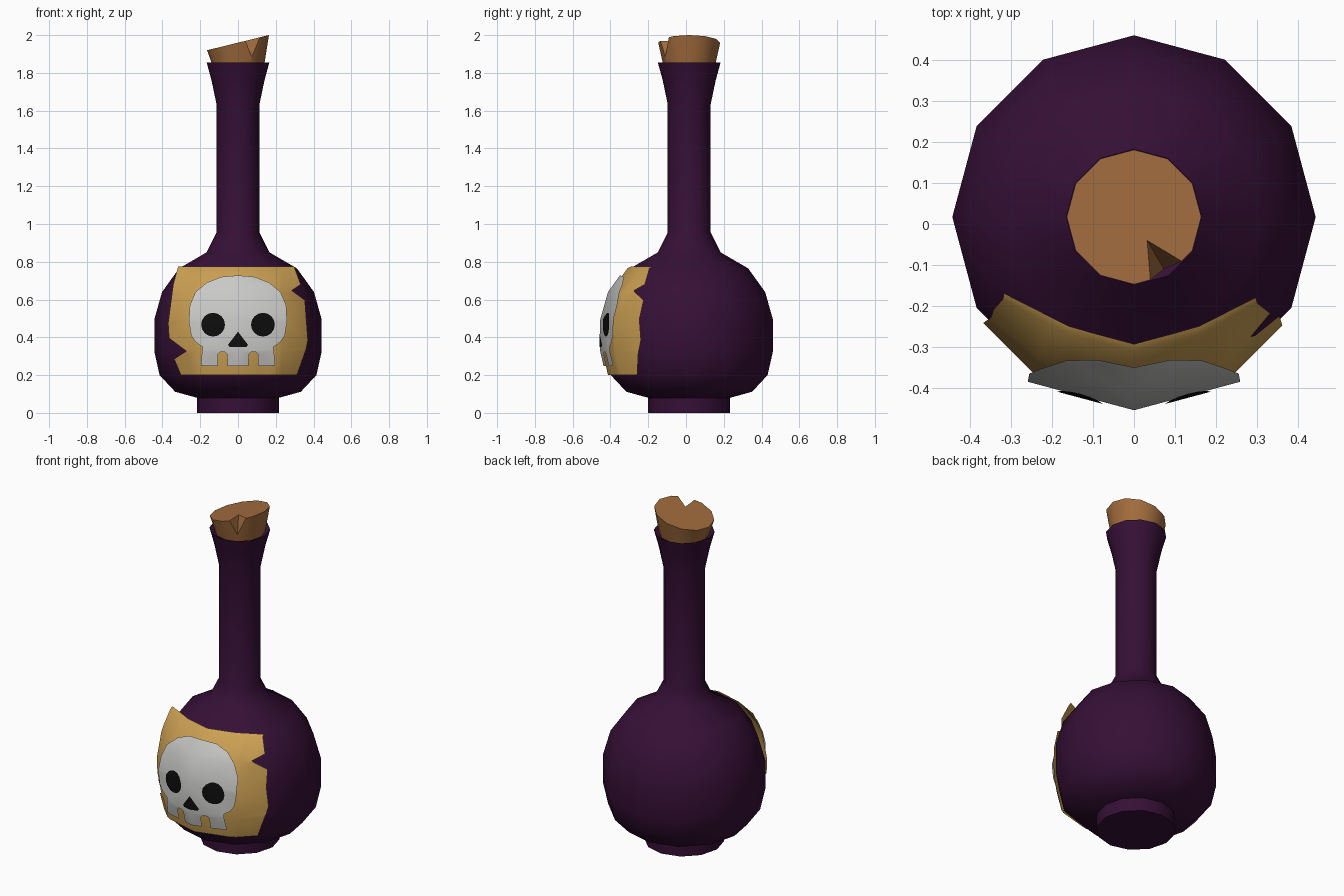
import bpy, bmesh, math
from mathutils import Vector

if "Cube" in bpy.data.objects:
    bpy.data.objects.remove(bpy.data.objects["Cube"])

CY = 0.017          # bottle axis sits slightly behind the origin
SIDES = 12


def material(name, rgb):
    m = bpy.data.materials.new(name)
    m.diffuse_color = (*rgb, 1)
    m.use_nodes = True
    m.node_tree.nodes["Principled BSDF"].inputs["Base Color"].default_value = m.diffuse_color
    return m


purple = material("dark purple glass", (0.036, 0.005, 0.036))
tan = material("tan paper", (0.60, 0.35, 0.085))
bone = material("bone white", (0.58, 0.58, 0.57))
black = material("black", (0.004, 0.004, 0.004))
brown = material("cork brown", (0.36, 0.15, 0.047))

# radius, height
PROFILE = [(0.217, 0.0), (0.217, 0.08), (0.333, 0.112), (0.415, 0.20), (0.443, 0.325),
           (0.443, 0.495), (0.402, 0.64), (0.312, 0.765), (0.166, 0.85), (0.114, 0.955),
           (0.114, 1.635), (0.14, 1.76), (0.166, 1.855), (0.142, 1.84)]


def finish(name, bm, mat, smooth=True):
    me = bpy.data.meshes.new(name)
    bm.to_mesh(me)
    bm.free()
    ob = bpy.data.objects.new(name, me)
    bpy.context.collection.objects.link(ob)
    if mat:
        me.materials.append(mat)
    if smooth:
        bpy.ops.object.select_all(action='DESELECT')
        ob.select_set(True)
        bpy.context.view_layer.objects.active = ob
        bpy.ops.object.shade_smooth_by_angle(angle=math.radians(40))
    return ob


def lathe(profile):
    """Spin a profile around the bottle axis and cap both ends."""
    bm = bmesh.new()
    rings = []
    for r, z in profile:
        rings.append([bm.verts.new((r * math.cos(a), CY + r * math.sin(a), z))
                      for a in (math.tau * i / SIDES for i in range(SIDES))])
    for lo, hi in zip(rings, rings[1:]):
        for i in range(SIDES):
            j = (i + 1) % SIDES
            bm.faces.new((lo[i], lo[j], hi[j], hi[i]))
    bm.faces.new(rings[0][::-1])
    bm.faces.new(rings[-1])
    return bm, rings


def radius(z):
    """Bottle radius at height z (body only)."""
    for (r0, z0), (r1, z1) in zip(PROFILE[1:], PROFILE[2:]):
        if z <= z1:
            return r0 + (r1 - r0) * (z - z0) / (z1 - z0)


def label_y(x, z):
    """Paper wraps the facets, its upper corners stand off the glass."""
    r, x = radius(z) + 0.015, abs(x)
    knee = r * 0.5
    slope = min(1, max(0.5, 1 - 2.4 * (z - 0.57)))
    return CY - r + 0.268 * min(x, knee) + slope * max(0, x - knee)


def plate_y(lift):
    return lambda x, z: CY - radius(z) - lift + 0.268 * abs(x)


def sheet(name, outlines, depth, mat, x_cuts=(0,)):
    """Flat outlines (x, z), cut along the bottle rings and bent onto it."""
    bm = bmesh.new()
    for pts in outlines:
        bm.faces.new([bm.verts.new((x, 0, z)) for x, z in pts])
    cuts = [((x, 0, 0), (1, 0, 0)) for x in x_cuts]
    cuts += [((0, 0, z), (0, 0, 1)) for r, z in PROFILE[3:8]]
    for co, no in cuts:
        bmesh.ops.bisect_plane(bm, geom=bm.verts[:] + bm.edges[:] + bm.faces[:],
                               plane_co=co, plane_no=no, dist=1e-5)
    bmesh.ops.triangulate(bm, faces=bm.faces[:])
    for v in bm.verts:
        v.co.y = depth(v.co.x, v.co.z)
    bm.normal_update()
    bmesh.ops.reverse_faces(bm, faces=[f for f in bm.faces if f.normal.y > 0])
    return finish(name, bm, mat)


def mirrored(half):
    return half + [(-x, z) for x, z in reversed(half) if x > 0]


# Bottle
bm, _ = lathe(PROFILE)
finish("bottle", bm, purple)

# Cork with a slanted top
def cork_top(x):
    return 1.96 + 0.245 * x


bm, rings = lathe([(0.128, 1.80), (0.141, 1.857), (0.164, 1.96)])
for v in rings[-1]:
    v.co.z = cork_top(v.co.x)
cork = finish("cork", bm, brown)

# Wedge cutter for the chip in the cork
A, B, C = (Vector((x, y, cork_top(x))) for x, y in ((0.032, -0.04), (0.04, -0.137), (0.115, -0.09)))
D = Vector((0.073, -0.11, 1.885))
bm = bmesh.new()
tips = [bm.verts.new(p) for p in (A + (A - D) * 0.5, A + (D - A) * 2, A + (B - A) * 3, A + (C - A) * 3)]
for skip in range(4):
    bm.faces.new([t for i, t in enumerate(tips) if i != skip])
bmesh.ops.recalc_face_normals(bm, faces=bm.faces[:])
cutter = finish("chip_cutter", bm, brown, smooth=False)
cutter.hide_render = True
cutter.display_type = 'WIRE'
chip = cork.modifiers.new("chip", 'BOOLEAN')
chip.operation = 'DIFFERENCE'
chip.solver = 'EXACT'
chip.object = cutter

# Torn paper label
paper = [(-0.317, 0.775), (0.297, 0.775), (0.332, 0.68), (0.285, 0.648), (0.354, 0.597),
         (0.37, 0.385), (0.36, 0.335), (0.312, 0.20), (-0.302, 0.20), (-0.338, 0.285),
         (-0.274, 0.327), (-0.365, 0.396), (-0.37, 0.475), (-0.343, 0.68)]
sheet("label", [paper], label_y, tan,
      x_cuts=(0, -0.1, 0.1, -0.16, 0.16, -0.2, 0.2, -0.23, 0.23))

# Skull plate with toothed jaw
skull = mirrored([(0, 0.728), (0.09, 0.72), (0.165, 0.69), (0.225, 0.64), (0.255, 0.57),
                  (0.26, 0.48), (0.248, 0.41), (0.225, 0.375), (0.188, 0.35), (0.197, 0.25),
                  (0.105, 0.248), (0.105, 0.31), (0.095, 0.323), (0.07, 0.323),
                  (0.058, 0.31), (0.055, 0.248)])
sheet("skull", [skull], plate_y(0.028), bone)

# Eye sockets and nose
eyes = [[(s * 0.132 + 0.063 * math.cos(a), 0.467 + 0.063 * math.sin(a))
         for a in (math.tau * i / 16 for i in range(16))] for s in (-1, 1)]
nose = mirrored([(0, 0.43), (0.053, 0.36), (0.045, 0.35)])
sheet("eyes", eyes, plate_y(0.033), black)
sheet("nose", [nose], plate_y(0.033), black)
